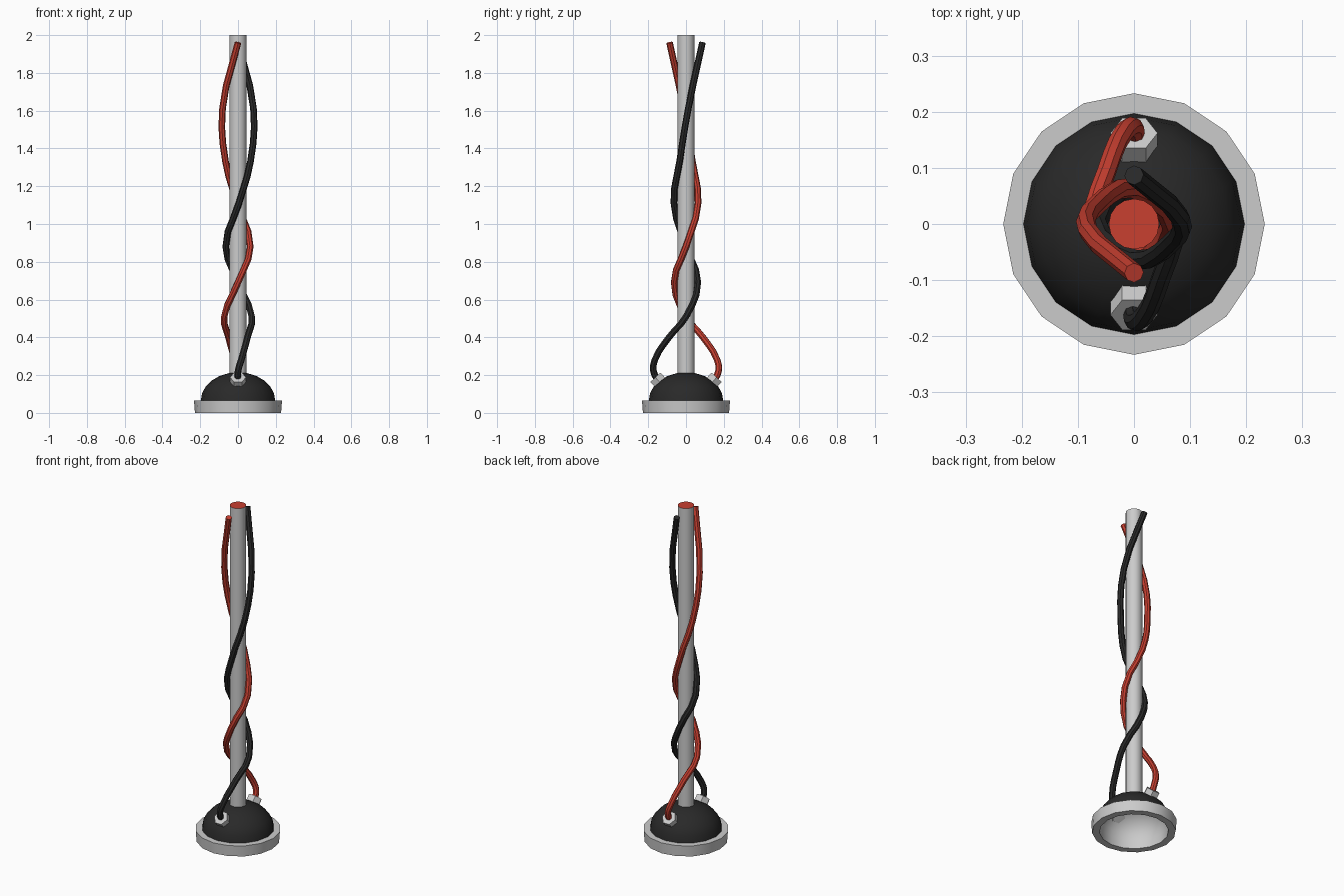
import bpy, bmesh, math
from mathutils import Vector, Matrix

if "Cube" in bpy.data.objects:
    bpy.data.objects.remove(bpy.data.objects["Cube"])


def material(name, rgb):
    m = bpy.data.materials.new(name)
    m.diffuse_color = (*rgb, 1)
    m.use_nodes = True
    m.node_tree.nodes["Principled BSDF"].inputs["Base Color"].default_value = m.diffuse_color
    return m


BLACK = material("black", (0.022, 0.022, 0.022))
RED = material("red", (0.58, 0.05, 0.03))
GREY = material("grey", (0.6, 0.6, 0.6))


def finish(name, bm, mats=()):
    me = bpy.data.meshes.new(name)
    bm.to_mesh(me)
    bm.free()
    ob = bpy.data.objects.new(name, me)
    bpy.context.collection.objects.link(ob)
    for m in mats:
        me.materials.append(m)
    smooth(ob)
    return ob


def smooth(ob):
    bpy.ops.object.select_all(action='DESELECT')
    ob.select_set(True)
    bpy.context.view_layer.objects.active = ob
    bpy.ops.object.shade_smooth_by_angle(angle=math.radians(35))


def lathe(name, profile, sides, mats=()):
    bm = bmesh.new()
    vs = [bm.verts.new((r, 0, z)) for r, z in profile]
    es = [bm.edges.new(p) for p in zip(vs, vs[1:])]
    bmesh.ops.spin(bm, geom=vs + es, cent=(0, 0, 0), axis=(0, 0, 1),
                   angle=2 * math.pi, steps=sides)
    bmesh.ops.remove_doubles(bm, verts=bm.verts, dist=1e-4)
    bmesh.ops.recalc_face_normals(bm, faces=bm.faces)
    return finish(name, bm, mats)


def arc(r, z0, h, n=6):
    return [(r * math.cos(a), z0 + h * math.sin(a))
            for a in (i * math.pi / 2 / n for i in range(n + 1))]


# Hollow base: grey lining and rim, black outer dome
inner = arc(0.188, 0.05, 0.157)[::-1]
profile = inner + [(0.188, 0), (0.228, 0), (0.233, 0.065)] + arc(0.197, 0.065, 0.15)
base = lathe("base_dome", profile, 16, (GREY, BLACK))
for f in base.data.polygons:
    c = f.center
    if c.z > 0.066 and f.normal.z > 0.02:
        f.material_index = 1

# Central pole with red top
bm = bmesh.new()
bmesh.ops.create_cone(bm, cap_ends=True, segments=16, radius1=0.045, radius2=0.045,
                      depth=1.8, matrix=Matrix.Translation((0, 0, 1.1)))
for f in bm.faces:
    f.material_index = int(f.normal.z > 0.9)
finish("pole", bm, (GREY, RED))

# Twisted cables; the red one is the black one turned half way round
path = [(0, 0.087, 1.96), (0.082, 0.012, 1.61), (0.066, -0.034, 1.33),
        (0.005, -0.064, 1.11), (-0.065, 0, 0.88), (0, 0.063, 0.69),
        (0.073, 0, 0.51), (0.05, -0.09, 0.4), (0.017, -0.165, 0.28),
        (0, -0.172, 0.22), (0, -0.145, 0.165)]
for name, s, mat in (("black_cable", 1, BLACK), ("red_cable", -1, RED)):
    cu = bpy.data.curves.new(name, 'CURVE')
    cu.dimensions = '3D'
    cu.bevel_depth = 0.0175
    cu.bevel_resolution = 2
    cu.resolution_u = 3
    cu.use_fill_caps = True
    sp = cu.splines.new('BEZIER')
    sp.bezier_points.add(len(path) - 1)
    for p, (x, y, z) in zip(sp.bezier_points, path):
        p.co = (x * s, y * s, z)
        p.handle_left_type = p.handle_right_type = 'AUTO'
    cu.materials.append(mat)
    ob = bpy.data.objects.new(name, cu)
    bpy.context.collection.objects.link(ob)
    bpy.ops.object.select_all(action='DESELECT')
    ob.select_set(True)
    bpy.context.view_layer.objects.active = ob
    bpy.ops.object.convert(target='MESH')
    smooth(bpy.context.object)

# Hexagonal cable fittings standing square to the dome
for name, s in (("front_nut", -1), ("back_nut", 1)):
    tilt = Vector((0, s * 0.7, 0.75)).to_track_quat('Z', 'Y').to_matrix().to_4x4()
    rot = Matrix.Rotation(-s * math.radians(50 - 7), 4, 'X')
    bm = bmesh.new()
    bmesh.ops.create_cone(bm, cap_ends=True, segments=6, radius1=0.042, radius2=0.042,
                          depth=0.05,
                          matrix=Matrix.Translation((0, s * 0.145, 0.17)) @ rot
                          @ Matrix.Rotation(math.pi / 2, 4, 'Z'))
    finish(name, bm)
